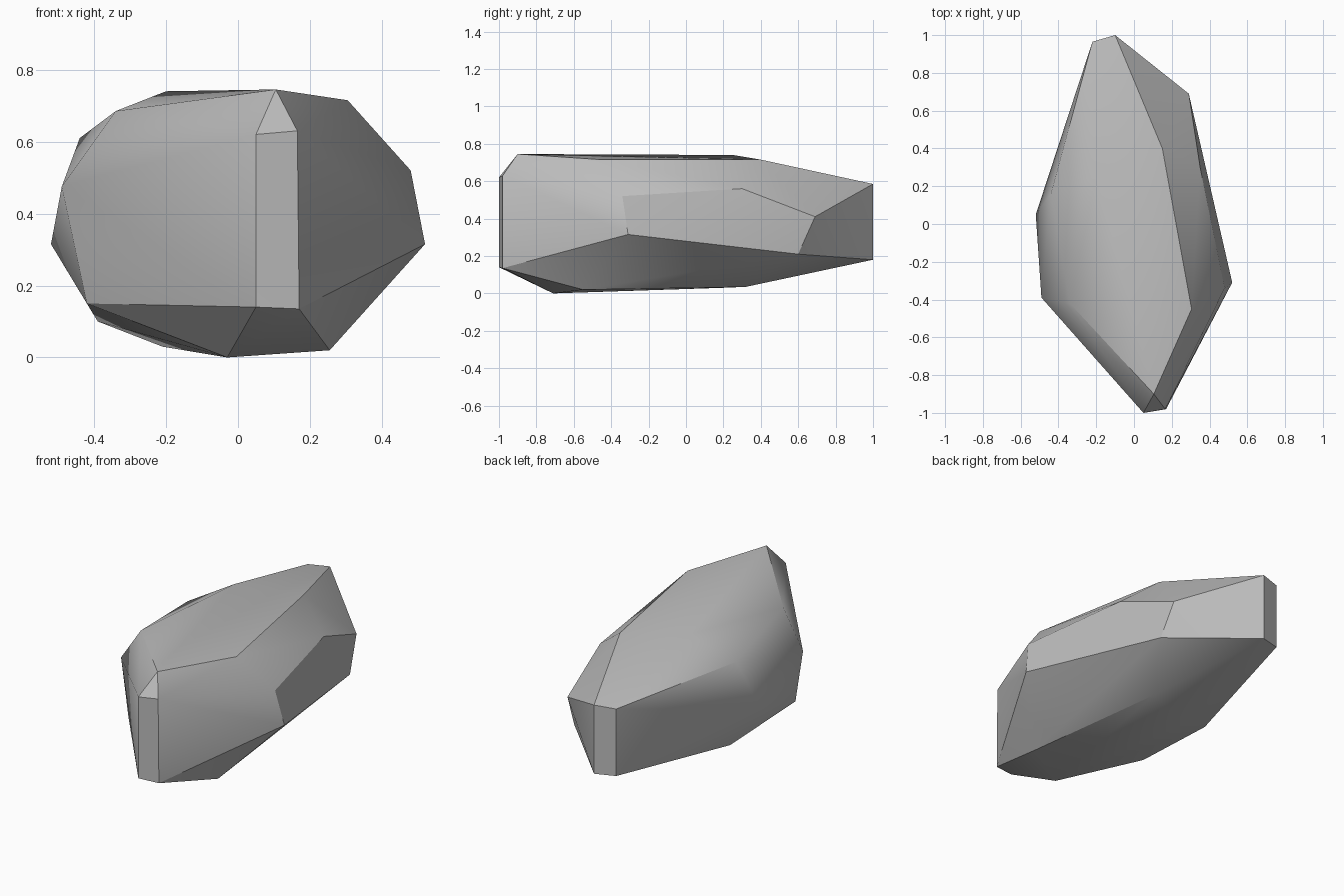
import bpy, bmesh, math

cube = bpy.data.objects.get("Cube")
if cube:
    bpy.data.objects.remove(cube, do_unlink=True)

# Corner points of the rock, grouped by region
front_tip = [(0.05, -1.0, 0.62), (0.165, -0.98, 0.63),
             (0.05, -1.0, 0.14), (0.17, -0.98, 0.135)]
back_tip = [(-0.10, 1.0, 0.585), (-0.22, 0.965, 0.58),
            (-0.10, 1.0, 0.18), (-0.22, 0.965, 0.185)]
crown = [(0.105, -0.90, 0.745), (0.305, -0.45, 0.715), (0.15, 0.40, 0.715),
         (-0.20, 0.25, 0.74), (-0.44, 0.16, 0.61), (-0.34, -0.42, 0.685)]
left_flank = [(0.52, -0.31, 0.315), (0.48, -0.34, 0.52), (0.35, 0.30, 0.56),
              (0.29, 0.69, 0.41), (0.31, 0.60, 0.21)]
right_flank = [(-0.52, 0.05, 0.315), (-0.49, -0.39, 0.475),
               (-0.42, -0.42, 0.15)]
underside = [(-0.03, -0.71, 0.0), (0.255, -0.55, 0.02), (0.125, 0.32, 0.035),
             (-0.21, 0.20, 0.03), (-0.39, 0.145, 0.10)]

# Wrap the corners in a convex shell
bm = bmesh.new()
for p in front_tip + back_tip + crown + left_flank + right_flank + underside:
    bm.verts.new(p)
bmesh.ops.convex_hull(bm, input=bm.verts[:])
loose = [v for v in bm.verts if not v.link_faces]
bmesh.ops.delete(bm, geom=loose, context='VERTS')
bmesh.ops.recalc_face_normals(bm, faces=bm.faces[:])
mesh = bpy.data.meshes.new("rock")
bm.to_mesh(mesh)
bm.free()

rock = bpy.data.objects.new("rock", mesh)
bpy.context.collection.objects.link(rock)

# Plain grey stone
stone = bpy.data.materials.new("grey stone")
stone.use_nodes = True
grey = (0.5, 0.5, 0.5, 1.0)
stone.diffuse_color = grey
bsdf = next(n for n in stone.node_tree.nodes if n.type == 'BSDF_PRINCIPLED')
bsdf.inputs["Base Color"].default_value = grey
bsdf.inputs["Roughness"].default_value = 0.9
mesh.materials.append(stone)

# Soft facets with crisp creases
bpy.ops.object.select_all(action='DESELECT')
rock.select_set(True)
bpy.context.view_layer.objects.active = rock
bpy.ops.object.shade_smooth_by_angle(angle=math.radians(30))
